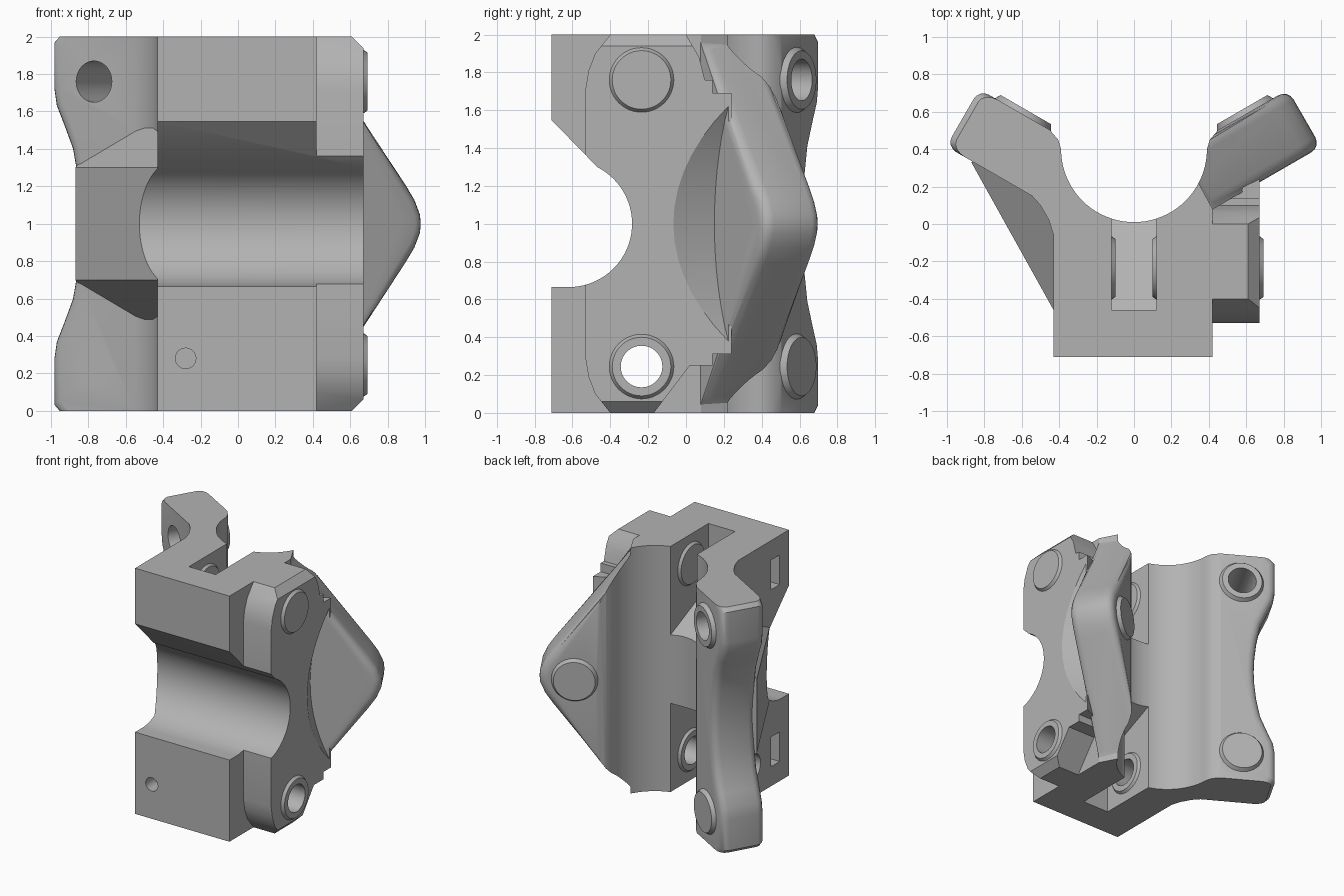
import bpy, bmesh
from math import sin, cos, pi, radians, sqrt
from mathutils import Vector as V

if "Cube" in bpy.data.objects:
    bpy.data.objects.remove(bpy.data.objects["Cube"])

grey = bpy.data.materials.new("plain_grey")
colour = (0.45, 0.45, 0.45, 1)
grey.use_nodes = True
grey.diffuse_color = colour
grey.node_tree.nodes["Principled BSDF"].inputs["Base Color"].default_value = colour

X, Y, Z, O = V((1, 0, 0)), V((0, 1, 0)), V((0, 0, 1)), V((0, 0, 0))


def finish(bm, name):
    bmesh.ops.recalc_face_normals(bm, faces=bm.faces)
    mesh = bpy.data.meshes.new(name)
    bm.to_mesh(mesh)
    bm.free()
    mesh.materials.append(grey)
    ob = bpy.data.objects.new(name, mesh)
    bpy.context.collection.objects.link(ob)
    return ob


def prism(name, pts, a, b, c, lo, hi, origin=O, rule=None, width=0.06, segs=4):
    """Profile in the a/b plane swept along c; rule picks rim edges to bevel."""
    bm = bmesh.new()
    rings = [[bm.verts.new(origin + a * p + b * q + c * d) for p, q in pts] for d in (lo, hi)]
    n = len(pts)
    bm.faces.new(rings[0])
    bm.faces.new(rings[1])
    rims = []
    for i in range(n):
        j = (i + 1) % n
        bm.faces.new((rings[0][i], rings[0][j], rings[1][j], rings[1][i]))
        if rule:
            for k, r in enumerate(rings):
                if rule(pts[i], pts[j], k):
                    rims.append(bm.edges.get((r[i], r[j])))
    bmesh.ops.recalc_face_normals(bm, faces=bm.faces)
    if rims:
        bmesh.ops.bevel(bm, geom=rims, offset=width, segments=segs, profile=0.5, affect='EDGES')
    return finish(bm, name)


def rod(name, base, direction, r1, r2, length, sides=48):
    """Straight or tapered round bar starting at base."""
    bm = bmesh.new()
    bmesh.ops.create_cone(bm, cap_ends=True, segments=sides, radius1=r1, radius2=r2, depth=length)
    turn = direction.to_track_quat('Z', 'Y')
    for v in bm.verts:
        v.co = turn @ (v.co + Z * length / 2) + base
    return finish(bm, name)


def arc(cx, cy, r, start, end, n):
    return [(cx + r * cos(radians(start + (end - start) * i / n)),
             cy + r * sin(radians(start + (end - start) * i / n))) for i in range(n + 1)]


def combine(ob, others, op):
    for other in others:
        mod = ob.modifiers.new("join", 'BOOLEAN')
        mod.operation, mod.solver, mod.object = op, 'EXACT', other
        with bpy.context.temp_override(object=ob, active_object=ob, selected_objects=[ob]):
            bpy.ops.object.modifier_apply(modifier=mod.name)
        bpy.data.objects.remove(other)


def flip(pts):
    """Mirror a half outline about z = 1."""
    return pts + [(p, 2 - q) for p, q in reversed(pts) if abs(q - 1) > 0.001]


# Wing frames: along the wing, through its thickness, and its hole centre
h = sqrt(3) / 2
THICK = 0.353
wing = {s: (V((s * h, 0.5, 0)), V((-s * 0.5, h, 0)), V((s * 0.77, 0.28, 0))) for s in (-1, 1)}

# Main block with the root of the two-hole wing
root = [(-0.43, -0.71), (0.42, -0.71), (0.42, 0.08), (0.345, 0.22), (-0.35, 0.3),
        (-0.55, 0.155), (-0.5, 0.1), (-0.455, 0.02), (-0.43, -0.06)]
bracket = prism("clamp_bracket", root, X, Y, Z, 0, 2)

# Two-hole wing, waisted in the middle
u, n, o = wing[-1]
waisted = flip([(-0.5, 2), (0.24, 2), (0.27, 1.97), (0.27, 1.72), (0.255, 1.63), (0.21, 1.53),
                (0.155, 1.4), (0.125, 1.25), (0.11, 1.12), (0.105, 1)])
left_wing = prism("waisted_wing", waisted, u, Z, n, 0, THICK, o,
                  lambda p, q, k: min(p[0], q[0]) > 0.1)

# One-hole wing, pointed with a rounded tip
u, n, o = wing[1]
pointed = flip([(-0.5, 2), (-0.43, 2), (-0.385, 1.925), (0.17, 1.21), (0.225, 1.13), (0.26, 1.05), (0.265, 1)])
right_wing = prism("pointed_wing", pointed, u, Z, n, 0, THICK, o,
                   lambda p, q, k: max(p[0], q[0]) > -0.3)

# Sloped rib under the waisted wing
along = V((-0.44, 0.79, 0)).normalized()
inward = V((along.y, -along.x, 0))
rib = prism("rib", flip([(0, 1.3), (0.27, 1.57)]), inward, Z, along, 0, 0.904, V((-0.43, -0.46, 0)))

# Side pad for the clamp screws, with chamfered ends
pad_shape = [(-0.53, 0.28), (-0.515, 0.19), (-0.48, 0.1), (-0.4, 0), (-0.17, 0), (0.02, 0.25),
             (0.14, 0.25), (0.14, 1.76), (0.1, 1.76), (0.07, 1.88), (0, 2), (-0.4, 2),
             (-0.48, 1.9), (-0.515, 1.81), (-0.53, 1.72)]
pad = prism("side_pad", pad_shape, Y, Z, X, 0.38, 0.67, O,
            lambda p, q, k: k == 1 and p[1] == q[1] and p[1] in (0, 2), 0.06, 1)
fill = prism("pad_fill", [(0.38, -0.1), (0.67, -0.1), (0.67, 0.24), (0.38, 0.1)], X, Y, Z, 0.31, 1.69)
combine(pad, [fill], 'UNION')
scoop = prism("scoop", arc(1.14, 1, 1.4, 90, 270, 48), u, Z, n, -0.9, 0.001, o)
combine(pad, [scoop], 'DIFFERENCE')
combine(bracket, [left_wing, right_wing, rib, pad], 'UNION')

# Upright channel, cross bore and slot
rim = [(0.405, 0.45), (0.45, 0.503), (0.4, 0.8)]
channel = prism("channel", arc(0, 0.4, 0.39, 180, 360, 40) + rim + [(-p, q) for p, q in reversed(rim)],
                X, Y, Z, -0.1, 2.1)
bore = prism("bore", arc(-0.62, 1, 0.335, 63, -90, 32) + [(-0.82, 0.665), (-0.82, 1.66)], Y, Z, X, -0.9, 0.9)
slots = []
for s in (-1, 1):
    shape = [(p, 1 + s * q) for p, q in ((-0.46, 0.5), (0.2, 0.2), (0.2, 1.1), (-0.46, 1.1))]
    slots.append(prism("slot", shape, Y, Z, X, -0.12, 0.12))
combine(bracket, [channel, bore] + slots, 'DIFFERENCE')

# Raised rings and holes
rings, holes = [], []


def ring(base, direction, height):
    rings.append(rod("ring", base - direction * 0.02, direction, 0.185, 0.155, height + 0.02))


for z in (0.245, 1.76):
    at = V((0, -0.235, z))
    ring(at + X * 0.67, X, 0.022)
    ring(at + X * 0.12, -X, 0.02)
    ring(at - X * 0.12, X, 0.02)
    holes.append(rod("clamp_hole", at - X * 0.7, X, 0.11, 0.11, 1.5))
for s, z in ((-1, 0.245), (-1, 1.76), (1, 1)):
    u, n, o = wing[s]
    ring(o + n * THICK + Z * z, n, 0.03)
    holes.append(rod("wing_hole", o - n * 0.3 + Z * z, n, 0.11, 0.11, 0.8))

# Front screw holes with nut slots from the side
for z in (0.28, 1.72):
    holes.append(rod("screw_hole", V((-0.28, -0.8, z)), Y, 0.055, 0.055, 0.4, 24))
    holes.append(prism("nut_slot", [(-0.5, -0.59), (-0.17, -0.59), (-0.17, -0.48), (-0.5, -0.48)],
                       X, Y, Z, z - 0.12, z + 0.12))
combine(bracket, rings, 'UNION')
combine(bracket, holes, 'DIFFERENCE')

# Smooth the curves and keep the edges crisp
bpy.ops.object.select_all(action='DESELECT')
bracket.select_set(True)
bpy.context.view_layer.objects.active = bracket
bpy.ops.object.shade_smooth_by_angle(angle=radians(25))
